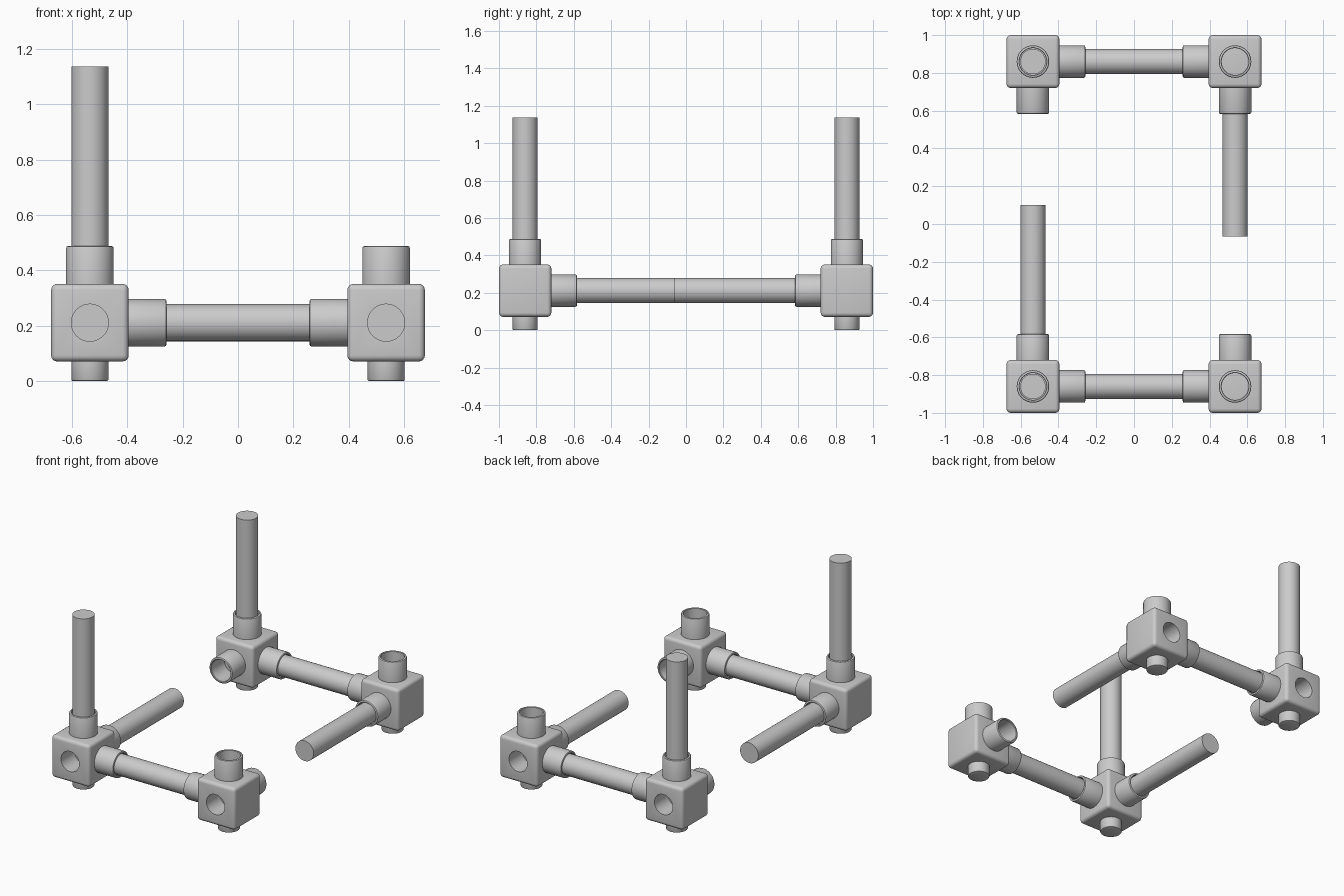
import bpy, bmesh, math
from mathutils import Vector

if "Cube" in bpy.data.objects:
    bpy.data.objects.remove(bpy.data.objects["Cube"])

HX, HY, HZ = 0.535, 0.86, 0.211      # connector block centres
H = 0.14                             # half block size
ROD_R, BORE_R, COLLAR_R, COLLAR_L = 0.067, 0.071, 0.086, 0.137


def finish(obj):
    bpy.ops.object.select_all(action='DESELECT')
    obj.select_set(True)
    bpy.context.view_layer.objects.active = obj
    bpy.ops.object.shade_smooth_by_angle(angle=math.radians(35))


def lathe(name, profile, start, direction, closed=False, n=48):
    """Revolve (radius, height) points around an axis from start along direction."""
    rot = Vector((0, 0, 1)).rotation_difference(Vector(direction)).to_matrix()
    bm = bmesh.new()
    rings = []
    for r, h in profile:
        rings.append([bm.verts.new(rot @ Vector((r * math.cos(2 * math.pi * i / n),
                                                 r * math.sin(2 * math.pi * i / n), h)))
                      for i in range(n)])
    pairs = list(zip(rings, rings[1:]))
    if closed:
        pairs.append((rings[-1], rings[0]))
    for a, b in pairs:
        for i in range(n):
            j = (i + 1) % n
            bm.faces.new((a[i], a[j], b[j], b[i]))
    if not closed:
        bm.faces.new(rings[0][::-1])
        bm.faces.new(rings[-1])
    bmesh.ops.recalc_face_normals(bm, faces=bm.faces)
    me = bpy.data.meshes.new(name)
    bm.to_mesh(me)
    bm.free()
    obj = bpy.data.objects.new(name, me)
    obj.location = start
    bpy.context.collection.objects.link(obj)
    finish(obj)
    return obj


def rod(name, start, direction, length):
    return lathe(name, [(ROD_R, 0), (ROD_R, length)], start, direction)


def collar(name, start, direction):
    L, e = COLLAR_L, 0.008
    prof = [(BORE_R, -0.002), (COLLAR_R, -0.002), (COLLAR_R, L - e),
            (COLLAR_R - 0.3 * e, L - 0.3 * e), (COLLAR_R - e, L),
            (BORE_R + 0.003, L), (BORE_R, L - 0.003)]
    return lathe(name, prof, start, direction, closed=True)


def block(name, centre, outward):
    # rounded cube with a blind bore in its outer face
    bm = bmesh.new()
    bmesh.ops.create_cube(bm, size=2 * H)
    bmesh.ops.bevel(bm, geom=bm.edges[:], offset=0.022, segments=4, profile=0.5,
                    affect='EDGES')
    me = bpy.data.meshes.new(name)
    bm.to_mesh(me)
    bm.free()
    obj = bpy.data.objects.new(name, me)
    obj.location = centre
    bpy.context.collection.objects.link(obj)
    depth = 0.14
    cutter = rod("bore_cutter", Vector(centre) + Vector((0, outward * (H - depth), 0)),
                 (0, outward, 0), depth + 0.05)
    cutter.hide_render = True
    mod = obj.modifiers.new("bore", 'BOOLEAN')
    mod.operation, mod.solver, mod.object = 'DIFFERENCE', 'EXACT', cutter
    bpy.context.view_layer.update()
    finish(obj)
    bpy.ops.object.modifier_apply(modifier=mod.name)
    bpy.data.objects.remove(cutter)
    finish(obj)


for sy, end in ((-1, "front"), (1, "back")):
    for sx, side in ((-1, "left"), (1, "right")):
        tag = f"{end}_{side}"
        c = Vector((sx * HX, sy * HY, HZ))
        block(f"{tag}_block", c, sy)
        # peg foot under the block
        top = HZ - H
        lathe(f"{tag}_peg", [(ROD_R - 0.006, 0), (ROD_R - 0.002, 0.002),
                             (ROD_R, 0.006), (ROD_R, top + 0.002)],
              (c.x, c.y, 0), (0, 0, 1))
        # three sockets: up, inward along x, inward along y
        for label, d in (("upper", (0, 0, 1)), ("cross", (-sx, 0, 0)), ("long", (0, -sy, 0))):
            collar(f"{tag}_{label}_socket", c + H * Vector(d), d)
    # upright and cross rods
    rod(f"{end}_upright_rod", (-HX, sy * HY, HZ + H), (0, 0, 1), 1.137 - HZ - H)
    rod(f"{end}_cross_rod", (-HX + H, sy * HY, HZ), (1, 0, 0), 2 * (HX - H))

# long rods, one on each side
rod("left_long_rod", (-HX, -HY + H, HZ), (0, 1, 0), HY - H + 0.10)
rod("right_long_rod", (HX, HY - H, HZ), (0, -1, 0), HY - H + 0.065)
